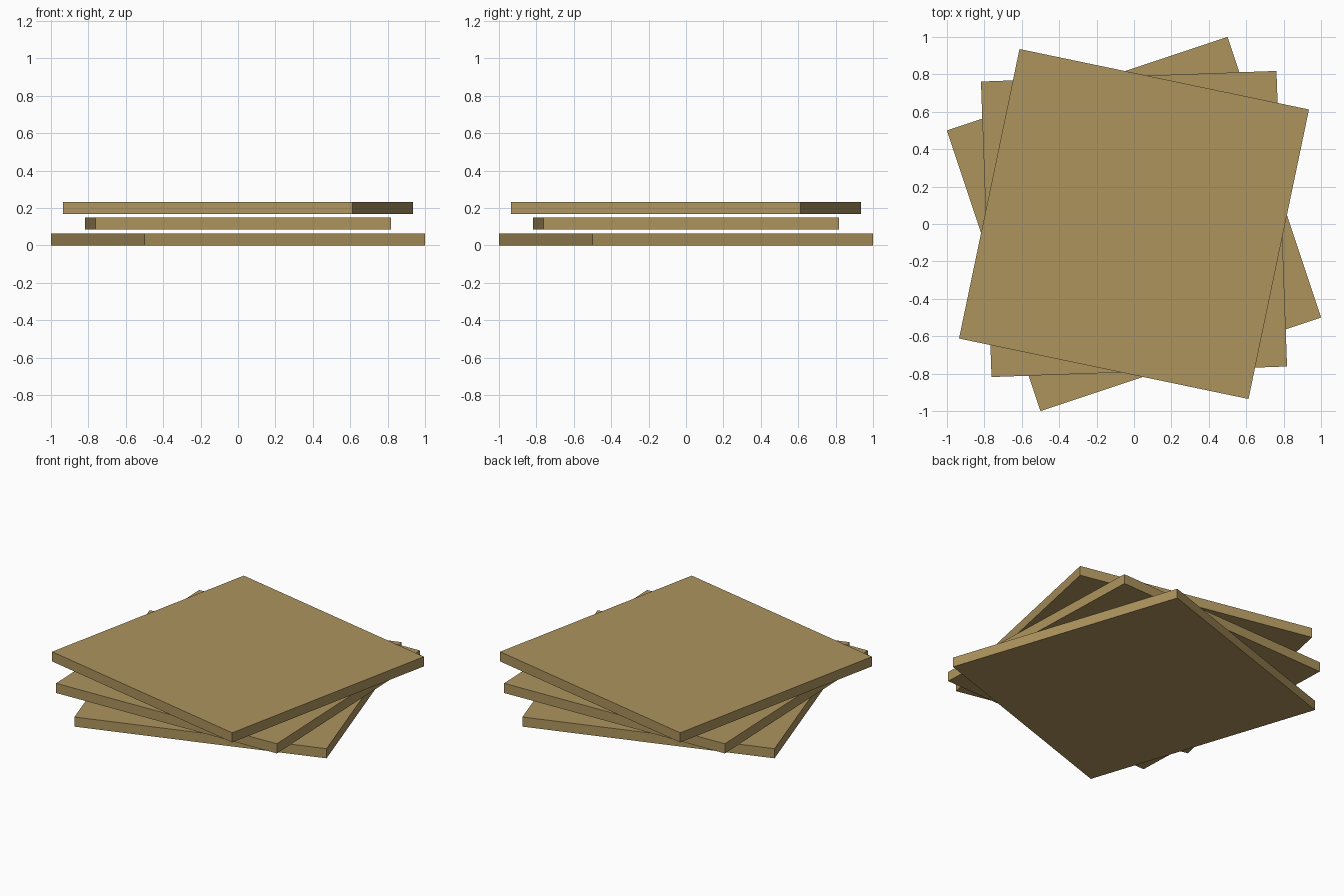
import bpy
import math

if "Cube" in bpy.data.objects:
    bpy.data.objects.remove(bpy.data.objects["Cube"])

# One wood colour for all boards
wood = bpy.data.materials.new("tan_wood")
wood.diffuse_color = (0.42, 0.295, 0.11, 1.0)
wood.use_nodes = True
wood.node_tree.nodes["Principled BSDF"].inputs["Base Color"].default_value = wood.diffuse_color

SIDE = 1.581       # board edge length
THICK = 0.064      # board thickness
STEP = 0.084       # spacing between board bottoms


def board(name, level, angle):
    """Square flat board, twisted around the vertical axis."""
    z = level * STEP + THICK / 2
    bpy.ops.mesh.primitive_cube_add(size=1, location=(0, 0, z),
                                    rotation=(0, 0, math.radians(angle)))
    ob = bpy.context.object
    ob.name = name
    ob.scale = (SIDE, SIDE, THICK)
    ob.data.materials.append(wood)


# Stack of three twisted boards
for i, (name, angle) in enumerate([("bottom_board", 18.43),
                                   ("middle_board", 2.05),
                                   ("top_board", -11.8)]):
    board(name, i, angle)
